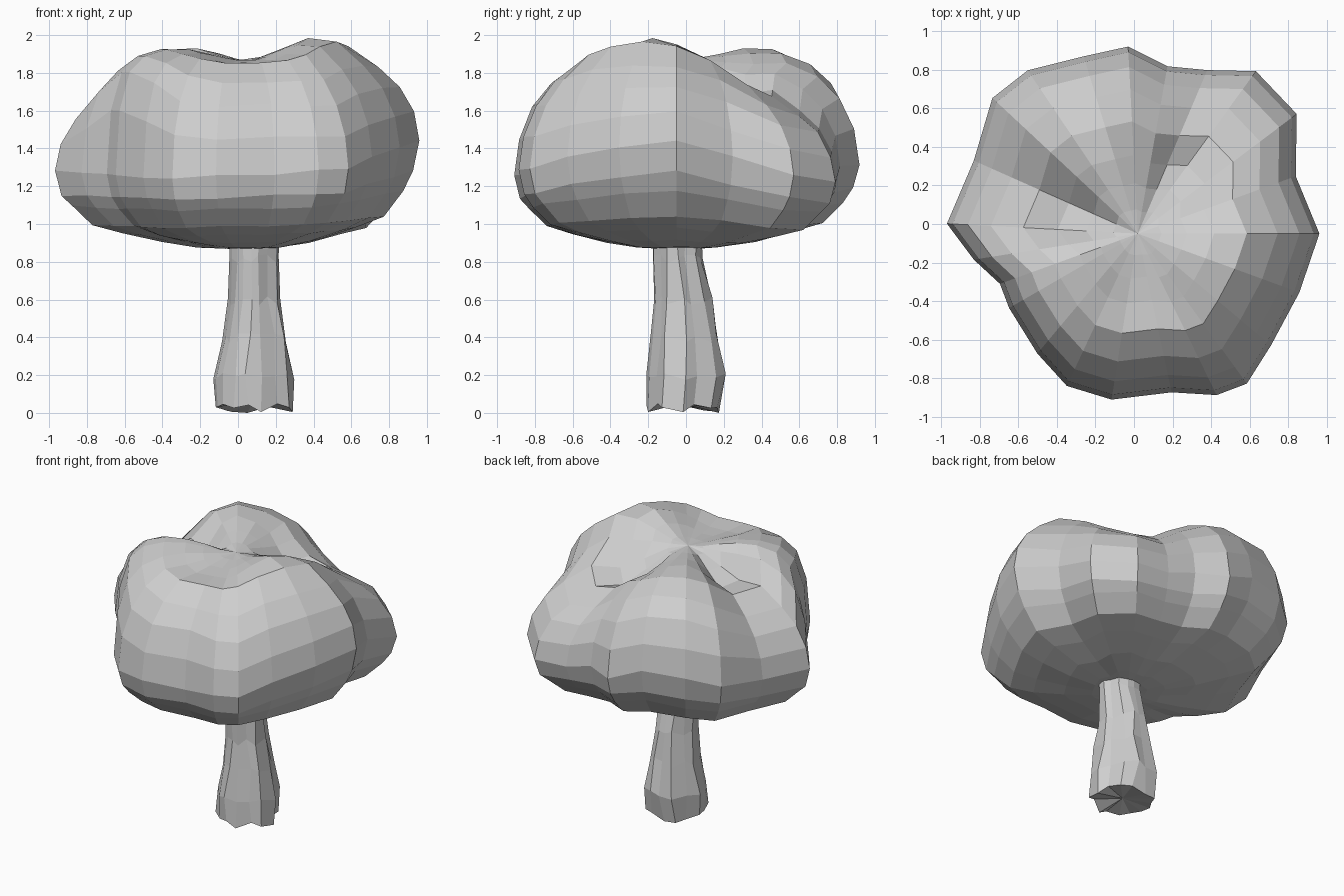
import bpy
import bmesh
import math
import random
from mathutils import Vector

random.seed(4)

default_cube = bpy.data.objects.get("Cube")
if default_cube:
    bpy.data.objects.remove(default_cube, do_unlink=True)


def make_material(name, colour):
    material = bpy.data.materials.new(name)
    material.use_nodes = True
    material.diffuse_color = colour
    shader = material.node_tree.nodes["Principled BSDF"]
    shader.inputs["Base Color"].default_value = colour
    shader.inputs["Roughness"].default_value = 0.8
    return material


def mix(start, end, factor):
    return start + (end - start) * factor


def build_rings(name, rings, top, bottom, material):
    """Bridge a stack of rings and close both ends with a fan."""
    bm = bmesh.new()
    loops = [[bm.verts.new(point) for point in ring] for ring in rings]
    count = len(loops[0])
    top_vert, bottom_vert = bm.verts.new(top), bm.verts.new(bottom)
    for i in range(count):
        j = (i + 1) % count
        for upper, lower in zip(loops, loops[1:]):
            bm.faces.new((upper[i], lower[i], lower[j], upper[j]))
        bm.faces.new((top_vert, loops[0][i], loops[0][j]))
        bm.faces.new((bottom_vert, loops[-1][j], loops[-1][i]))
    bmesh.ops.recalc_face_normals(bm, faces=bm.faces)
    mesh = bpy.data.meshes.new(name)
    bm.to_mesh(mesh)
    bm.free()
    mesh.materials.append(material)
    obj = bpy.data.objects.new(name, mesh)
    bpy.context.collection.objects.link(obj)
    return obj


grey = make_material("plain_grey", (0.62, 0.62, 0.62, 1.0))

# Foliage lobes: direction in degrees, reach, shoulder height, widest height,
# fullness of the shoulder
lobes = [
    (0, .94, 1.94, 1.45, 1), (20, .87, 1.87, 1.35, 1), (37, 1.03, 1.74, 1.25, 1),
    (54, 1.04, 1.68, 1.22, 1), (67, .92, 1.71, 1.25, 1), (80, .88, 1.8, 1.3, 1.2),
    (93, .97, 1.85, 1.32, 1.3), (107, .96, 1.9, 1.4, 1.5), (124, 1.02, 1.92, 1.4, 1.5),
    (137, 1.03, 1.88, 1.35, 1.3), (156, .93, 1.74, 1.3, 1), (177, .99, 1.76, 1.28, 1),
    (189, .86, 1.88, 1.27, 1.5), (200, .76, 1.92, 1.26, 2.2), (210, .77, 1.92, 1.25, 2.2),
    (230, .81, 1.9, 1.25, 1.8), (245, .87, 1.87, 1.25, 1.3), (261, .87, 1.85, 1.25, 1.2),
    (282, .84, 1.85, 1.27, 1.2), (296, .93, 1.87, 1.28, 1.1), (306, .96, 1.9, 1.3, 1),
    (320, .9, 1.94, 1.35, 1), (340, .89, 1.97, 1.4, 1),
]
crown = Vector((0.02, -0.05, 1.87))
underside = 0.87

# Foliage profile: share of reach, then share of height within each band
inner_band = [(.13, .15), (.27, .65), (.42, 1.12)]
outer_band = [(.6, 0), (.77, .22), (.89, .44), (.97, .72), (1, 1)]
lower_band = [(.965, .3), (.91, .46), (.8, .7), (.64, .81),
              (.43, .92), (.24, .985), (.13, 1)]


def foliage_ring(share, height_of):
    ring = []
    for degrees, reach, shoulder, waist, fullness in lobes:
        angle = math.radians(degrees)
        radius = reach * share
        wobble = random.uniform(-.01, .01) * share
        ring.append((crown.x + radius * math.cos(angle),
                     crown.y + radius * math.sin(angle),
                     height_of(shoulder, waist, fullness) + wobble))
    return ring


rings = [foliage_ring(s, lambda a, b, f, h=h: mix(crown.z, a, h)) for s, h in inner_band]
rings += [foliage_ring(s, lambda a, b, f, h=h: mix(a, b, h ** f)) for s, h in outer_band]
rings += [foliage_ring(s, lambda a, b, f, h=h: mix(b, underside, h)) for s, h in lower_band]
build_rings("foliage", rings, crown, (crown.x, crown.y, underside), grey)

# Trunk sections: height, centre x, centre y, half width, half depth
sections = [
    (1, .08, -.05, .125, .135), (.82, .08, -.05, .125, .135),
    (.6, .08, -.02, .135, .16), (.4, .08, -.015, .17, .185),
    (.2, .075, -.01, .205, .22), (.04, .075, -.025, .205, .2),
]
sides = 15
grooves = [random.uniform(.88, 1.06) for _ in range(sides)]
trunk_rings = []
for height, x, y, width, depth in sections:
    ring = []
    for i in range(sides):
        angle = math.tau * i / sides + random.uniform(-.1, .1)
        bulge = grooves[i] * random.uniform(.96, 1.05)
        sway = random.uniform(-.03, .02)
        ring.append((x + width * bulge * math.cos(angle),
                     y + depth * bulge * math.sin(angle), height + sway))
    trunk_rings.append(ring)

# Rest the lowest point of the trunk on the ground
lowest = min(point[2] for point in trunk_rings[-1])
trunk_rings[-1] = [(px, py, pz - lowest) for px, py, pz in trunk_rings[-1]]
build_rings("trunk", trunk_rings, (.08, -.05, 1), (.075, -.025, .05), grey)
